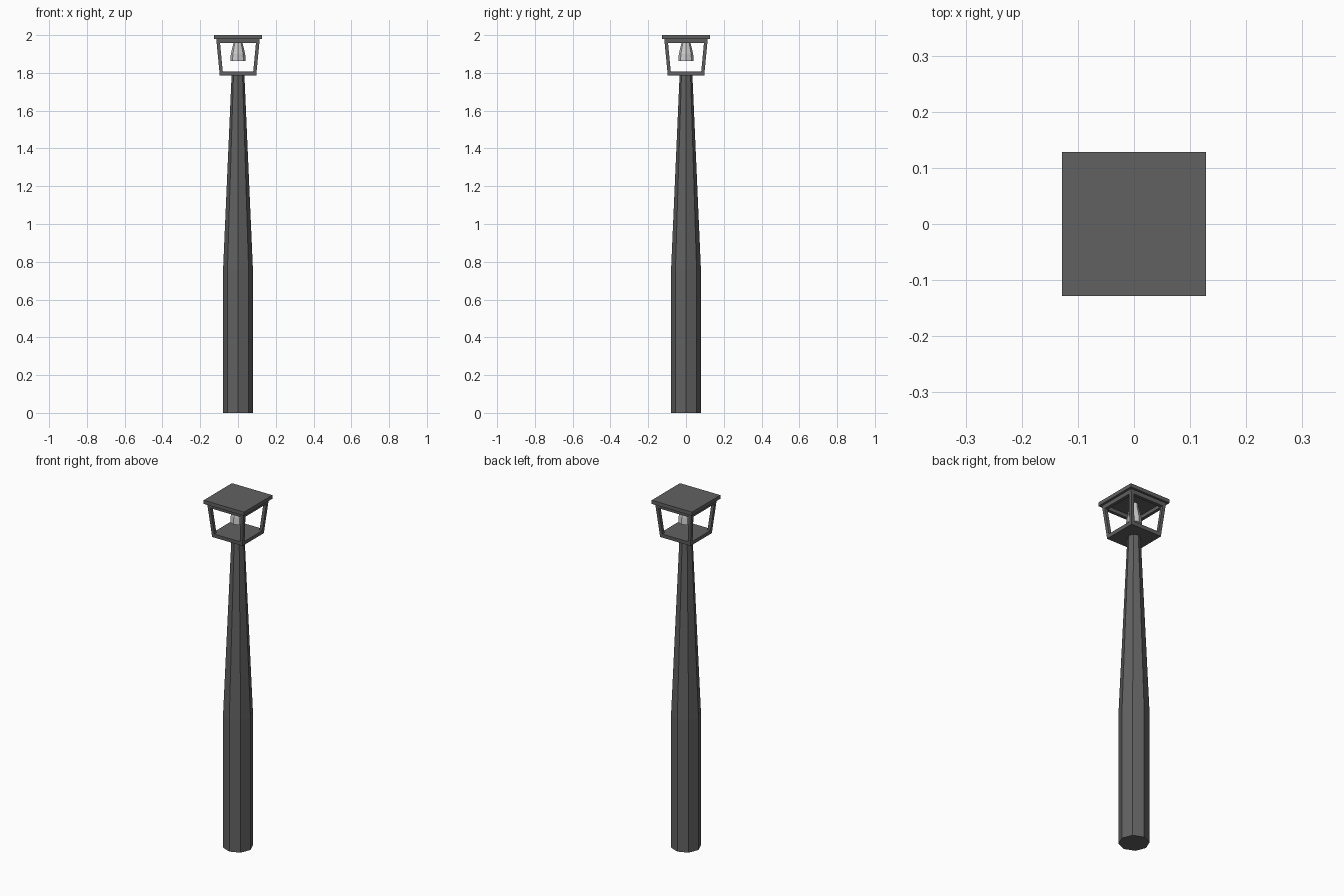
import bpy, bmesh
from math import cos, sin, pi

if "Cube" in bpy.data.objects:
    bpy.data.objects.remove(bpy.data.objects["Cube"])

dark = bpy.data.materials.new("dark_metal")
dark.diffuse_color = (0.12, 0.12, 0.12, 1)
dark.use_nodes = True
dark.node_tree.nodes["Principled BSDF"].inputs["Base Color"].default_value = dark.diffuse_color


def finish(name, bm, mat=None):
    bmesh.ops.recalc_face_normals(bm, faces=bm.faces)
    mesh = bpy.data.meshes.new(name)
    bm.to_mesh(mesh)
    bm.free()
    ob = bpy.data.objects.new(name, mesh)
    bpy.context.collection.objects.link(ob)
    if mat:
        mesh.materials.append(mat)
    return ob


def loft(name, rings, mat=None):
    """Closed solid through a list of equal-length point rings."""
    bm = bmesh.new()
    vs = [[bm.verts.new(p) for p in ring] for ring in rings]
    n = len(vs[0])
    for a, b in zip(vs, vs[1:]):
        for i in range(n):
            bm.faces.new((a[i], a[(i + 1) % n], b[(i + 1) % n], b[i]))
    bm.faces.new(vs[0][::-1])
    bm.faces.new(vs[-1])
    return finish(name, bm, mat)


def octagon(r, z):
    return [(r * cos(i * pi / 4), r * sin(i * pi / 4), z) for i in range(8)]


def rect(x0, x1, y0, y1, z):
    return [(x0, y0, z), (x1, y0, z), (x1, y1, z), (x0, y1, z)]


def square(h, z):
    return rect(-h, h, -h, h, z)


# Tapered octagonal pole
loft("pole", [octagon(0.079, 0), octagon(0.079, 0.76), octagon(0.034, 1.787)], dark)

# Lantern floor and roof
loft("lantern_floor", [square(0.097, 1.786), square(0.0985, 1.807)], dark)
loft("roof", [square(0.128, 1.979), square(0.128, 2.0)], dark)

# Leaning corner posts
t = 0.018
for sx in (-1, 1):
    for sy in (-1, 1):
        rings = [rect(sx * h, sx * (h - t), sy * h, sy * (h - t), z)
                 for h, z in ((0.0985, 1.807), (0.113, 1.957))]
        loft("corner_post", rings, dark)

# Square frame under the roof
bm = bmesh.new()
loops = [[bm.verts.new(p) for p in square(h, z)]
         for h, z in ((0.113, 1.957), (0.115, 1.979), (0.097, 1.979), (0.095, 1.957))]
for a, b in zip(loops, loops[1:] + loops[:1]):
    for i in range(4):
        j = (i + 1) % 4
        bm.faces.new((a[i], a[j], b[j], b[i]))
finish("top_frame", bm, dark)

# Hanging lamp
loft("lamp", [octagon(0.041, 1.862), octagon(0.038, 1.9),
              octagon(0.024, 1.957), octagon(0.022, 1.979)])
